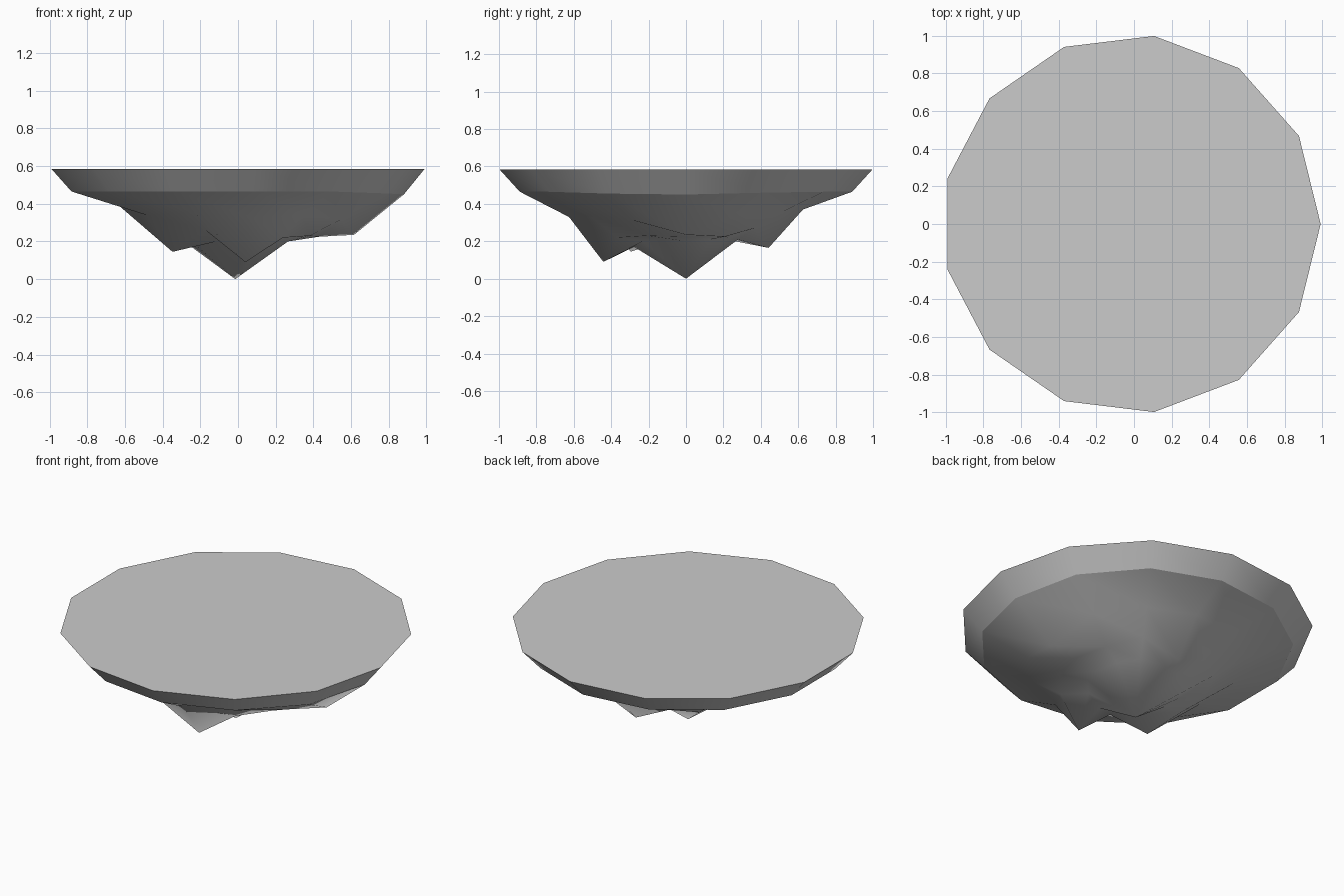
import bpy, bmesh
from math import sin, cos, tau

if "Cube" in bpy.data.objects:
    bpy.data.objects.remove(bpy.data.objects["Cube"])

N = 13
CX = -0.0145

# Ring radius and the height of each vertex, counter-clockwise from +x
rings = [
    (1.005, [0.585] * N),
    (0.895, [0.45, 0.46, 0.465, 0.465, 0.465, 0.465, 0.465,
             0.465, 0.465, 0.465, 0.465, 0.465, 0.455]),
    (0.63, [0.235, 0.345, 0.36, 0.37, 0.37, 0.38, 0.39,
            0.385, 0.34, 0.36, 0.33, 0.34, 0.315]),
    (0.445, [0.225, 0.225, 0.27, 0.165, 0.26, 0.27, 0.27,
             0.245, 0.145, 0.26, 0.09, 0.22, 0.23]),
    (0.28, [0.20, 0.21, 0.22, 0.21, 0.20, 0.17, 0.20,
            0.20, 0.18, 0.20, 0.17, 0.20, 0.21]),
]

bm = bmesh.new()
loops = [[bm.verts.new((CX + r * cos(tau * i / N), r * sin(tau * i / N), z))
          for i, z in enumerate(zs)] for r, zs in rings]
apex = bm.verts.new((CX, 0, 0))

# Flat top
bm.faces.new(loops[0])

# Craggy underside
for upper, lower in zip(loops, loops[1:]):
    for i in range(N):
        j = (i + 1) % N
        bm.faces.new((upper[i], lower[i], lower[j], upper[j]))

# Central downward point
for i in range(N):
    bm.faces.new((loops[-1][i], apex, loops[-1][(i + 1) % N]))

bmesh.ops.recalc_face_normals(bm, faces=bm.faces)
for f in bm.faces:
    f.smooth = True

# Crisp edges around the rim band
for ring in loops[:2]:
    for i in range(N):
        bm.edges.get((ring[i], ring[(i + 1) % N])).smooth = False

mesh = bpy.data.meshes.new("floating_island")
bm.to_mesh(mesh)
bm.free()
bpy.context.collection.objects.link(bpy.data.objects.new("floating_island", mesh))
